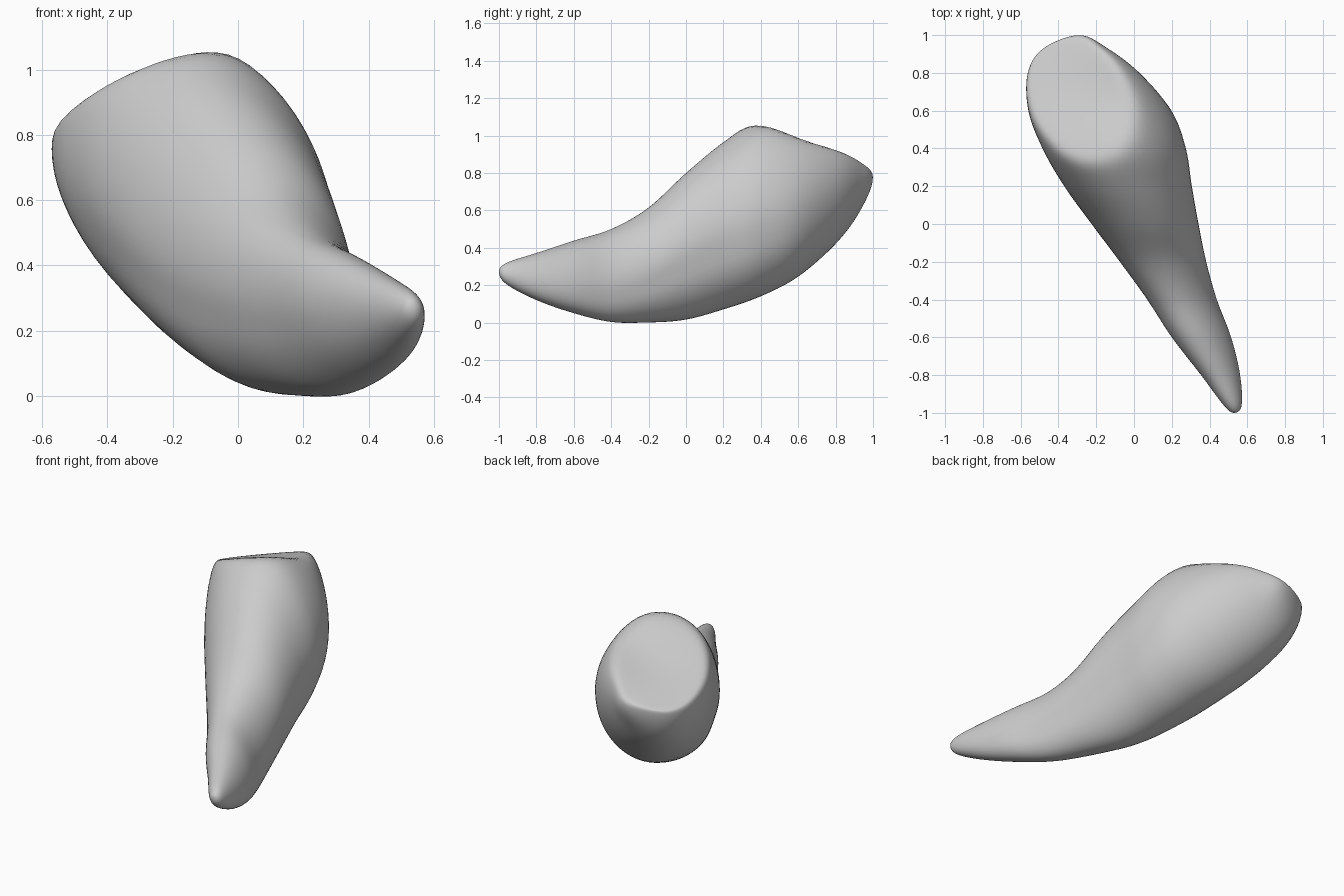
import bpy, bmesh
from math import sin, cos, pi, exp, log, atan2

if "Cube" in bpy.data.objects:
    bpy.data.objects.remove(bpy.data.objects["Cube"])

# Cross-sections along the horn: y, x min, x max, z min, z max, slant
KEYS = [
    (-1.00, 0.53, 0.53, 0.27, 0.27, 0.0),
    (-0.96, 0.475, 0.57, 0.205, 0.319, -0.1),
    (-0.80, 0.355, 0.562, 0.12, 0.372, -0.25),
    (-0.60, 0.20, 0.515, 0.05, 0.438, -0.3),
    (-0.40, 0.07, 0.44, 0.003, 0.50, -0.3),
    (-0.20, -0.075, 0.385, 0.0, 0.615, -0.22),
    (0.00, -0.225, 0.345, 0.015, 0.80, -0.15),
    (0.20, -0.37, 0.31, 0.07, 0.965, -0.17),
    (0.40, -0.485, 0.278, 0.14, 1.09, -0.2),
    (0.60, -0.56, 0.20, 0.245, 1.10, -0.2),
    (0.80, -0.563, 0.03, 0.42, 1.04, -0.1),
    (0.93, -0.48, -0.14, 0.595, 0.94, 0.0),
    (1.00, -0.29, -0.29, 0.78, 0.78, 0.0),
]
SIDES, STEPS = 64, 7


def section(k):
    y, x0, x1, z0, z1, s = k
    return [y, (x0 + x1) / 2, (z0 + z1) / 2, (x1 - x0) / 2, (z1 - z0) / 2, s]


def mirrored(k):
    # phantom section past a pole, so that the end is a round dome
    return [k[0], k[1], k[2], -k[3], -k[4], k[5]]


def spline(a, b, c, d, t):
    return [0.5 * (2 * q + (r - p) * t + (2 * p - 5 * q + 4 * r - s) * t * t
                   + (3 * q - p - 3 * r + s) * t ** 3)
            for p, q, r, s in zip(a, b, c, d)]


def angle_gap(a, b):
    return atan2(sin(a - b), cos(a - b))


def bump(x, y, cx, cy, r):
    return exp(-((x - cx) ** 2 + (y - cy) ** 2) / r ** 2)


def surface_point(p, t):
    y, cx, cz, a, b, s = p
    # shallow lengthwise folds on both flanks
    fade = exp(-((y - 0.0) / 0.5) ** 2)
    dent = 1 - 0.025 * fade * (exp(-(angle_gap(t, -0.15) / 0.2) ** 2)
                               + exp(-(angle_gap(t, 3.6) / 0.2) ** 2))
    x = cx + a * dent * cos(t)
    z = cz + b * dent * sin(t + s)
    # slanted, slightly dished cap at the wide end, with a soft rim
    cap = 1.058 + 0.34 * (x + 0.12) - 0.31 * (y - 0.4)
    cap -= 0.02 * bump(x, y, -0.25, 0.68, 0.2) + 0.03 * bump(x, y, 0.0, 0.64, 0.17)
    k = 0.022
    d = (z - cap) / k
    if y > 0.1:
        z -= k * (log(1 + exp(d)) if d < 30 else d)
    return x, y, z


# Horn body
secs = [section(k) for k in KEYS]
secs = [mirrored(secs[1])] + secs + [mirrored(secs[-2])]
path = []
for i in range(1, len(secs) - 2):
    for j in range(STEPS):
        path.append(spline(*secs[i - 1:i + 3], j / STEPS))
path = path[1:]

bm = bmesh.new()
rings = [[bm.verts.new(surface_point(p, 2 * pi * n / SIDES)) for n in range(SIDES)]
         for p in path]
for r0, r1 in zip(rings, rings[1:]):
    for n in range(SIDES):
        m = (n + 1) % SIDES
        bm.faces.new((r0[n], r0[m], r1[m], r1[n]))
for ring, sec in ((rings[0], secs[1]), (rings[-1], secs[-2])):
    pole = bm.verts.new((sec[1], sec[0], sec[2]))
    for n in range(SIDES):
        bm.faces.new((ring[n], ring[(n + 1) % SIDES], pole))
bmesh.ops.recalc_face_normals(bm, faces=bm.faces)
for f in bm.faces:
    f.smooth = True
mesh = bpy.data.meshes.new("curved_horn")
bm.to_mesh(mesh)
bm.free()
horn = bpy.data.objects.new("curved_horn", mesh)
bpy.context.collection.objects.link(horn)

# Relax the cap rim
smooth = horn.modifiers.new("relax", 'SMOOTH')
smooth.factor = 0.4
smooth.iterations = 3
